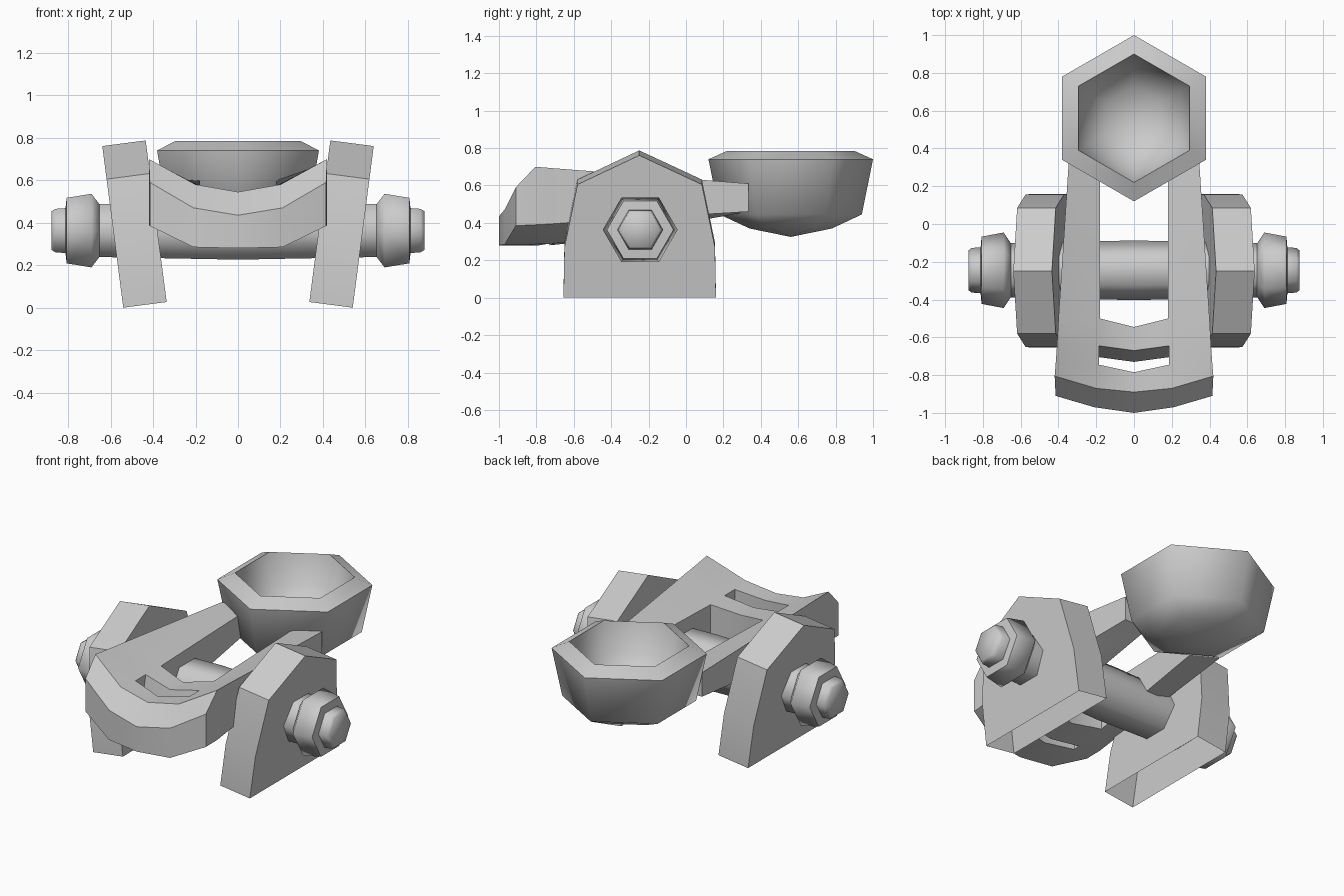
import bpy, bmesh, math
from mathutils import Vector

if "Cube" in bpy.data.objects:
    bpy.data.objects.remove(bpy.data.objects["Cube"])


def finish(name, bm, angle, normals=True):
    if normals:
        bmesh.ops.recalc_face_normals(bm, faces=bm.faces)
    me = bpy.data.meshes.new(name)
    bm.to_mesh(me)
    bm.free()
    ob = bpy.data.objects.new(name, me)
    bpy.context.collection.objects.link(ob)
    bpy.ops.object.select_all(action='DESELECT')
    ob.select_set(True)
    bpy.context.view_layer.objects.active = ob
    bpy.ops.object.shade_smooth_by_angle(angle=math.radians(angle))
    return ob


def hex_loft(name, profile, place, angle):
    """Sweep (radius, height) pairs round a six-sided axis; radius 0 makes a tip."""
    bm = bmesh.new()
    rings = []
    for r, h in profile:
        if r == 0:
            rings.append([bm.verts.new(place(0, 0, h))] * 6)
        else:
            rings.append([bm.verts.new(place(r * math.cos(math.radians(60 * i)),
                                             r * math.sin(math.radians(60 * i)), h))
                          for i in range(6)])
    for a, b in zip(rings, rings[1:]):
        for i in range(6):
            j = (i + 1) % 6
            bm.faces.new(list(dict.fromkeys([a[i], a[j], b[j], b[i]])))
    for ring in (rings[0], rings[-1]):
        if ring[0] is not ring[1]:
            bm.faces.new(ring)
    return finish(name, bm, angle)


# Bowl: outer shell, sloped rim and hollow
hex_loft("bowl", [(0, .325), (.22, .37), (.38, .445), (.44, .74), (.34, .785),
                  (.29, .60), (.17, .50), (0, .46)],
         lambda u, v, h: (-v, .56 + u, h), 62)

# Axle
hex_loft("axle", [(.143, -.68), (.158, 0), (.143, .68)],
         lambda u, v, h: (h, -.245 + u, .363 + v), 62)

# Side plates (leaning outward, open underneath) and axle nuts
outline = [(-.655, 0), (-.65, .27), (-.58, .61), (-.25, .767), (.085, .61), (.155, .27), (.16, 0)]
tilt = math.radians(7.4)
for side, label in ((-1, "left"), (1, "right")):
    bm = bmesh.new()
    rows = []
    for s in (-.103, .103):
        rows.append([bm.verts.new((side * (.438 + h * math.sin(tilt) + s * math.cos(tilt)), y,
                                   .0135 + h * math.cos(tilt) - s * math.sin(tilt)))
                     for y, h in outline])
    for row in rows:
        bm.faces.new(row)
    for i in range(len(outline) - 1):
        bm.faces.new([rows[0][i], rows[0][i + 1], rows[1][i + 1], rows[1][i]])
    finish(label + "_side_plate", bm, 25)

    hex_loft(label + "_nut", [(.14, .65), (.2, .69), (.178, .807), (.122, .812),
                              (.118, .86), (.105, .877)],
             lambda u, v, h, k=side: (k * h, -.245 + u, .363 + v), 62)

# Arm stations front to back: outer, inner and centre columns as (x, y, top z, bottom z, bottom y shift)
stations = [
    [(.415, -.91, .59, .385, 0), (.21, -.97, .47, .285, 0), (0, -1.0, .435, .28, 0)],
    [(.42, -.805, .70, .39, 0), (.2, -.87, .58, .285, 0), (0, -.89, .545, .28, 0)],
    [(.415, -.745, .695, .393, 0), (.185, -.745, .575, .287, 0), (0, -.785, .54, .28, 0)],
    [(.408, -.645, .687, .40, 0), (.185, -.645, .575, .29, -.06), (0, -.67, .54, .28, -.06)],
    [(.40, -.50, .676, .41, 0), (.18, -.50, .575, .31, 0), (0, -.545, .54, .30, 0)],
    [(.345, .335, .61, .46, 0), (.18, .335, .60, .46, 0)],
]
bm = bmesh.new()
grid = {}
for i, st in enumerate(stations):
    for c, (x, y, zt, zb, shift) in enumerate(st):
        for k in ((c, -c + 4) if c < 2 else (2,)):
            px = x if k <= 2 else -x
            grid[i, k] = (bm.verts.new((px, y, zt)), bm.verts.new((px, y + shift, zb)))
holes = {(2, 1), (2, 2), (4, 1), (4, 2)}
cells = {(i, k) for i in range(5) for k in range(4)} - holes
for i, k in cells:
    loop = [(i, k), (i, k + 1), (i + 1, k + 1), (i + 1, k)]
    for layer in (0, 1):
        bm.faces.new([grid[p][layer] for p in loop])
    # Walls wherever the neighbouring cell is empty
    for n, (di, dk) in enumerate(((-1, 0), (0, 1), (1, 0), (0, -1))):
        if (i + di, k + dk) not in cells:
            a, b = grid[loop[n]], grid[loop[(n + 1) % 4]]
            bm.faces.new([a[0], b[0], b[1], a[1]])
finish("arm", bm, 35)
